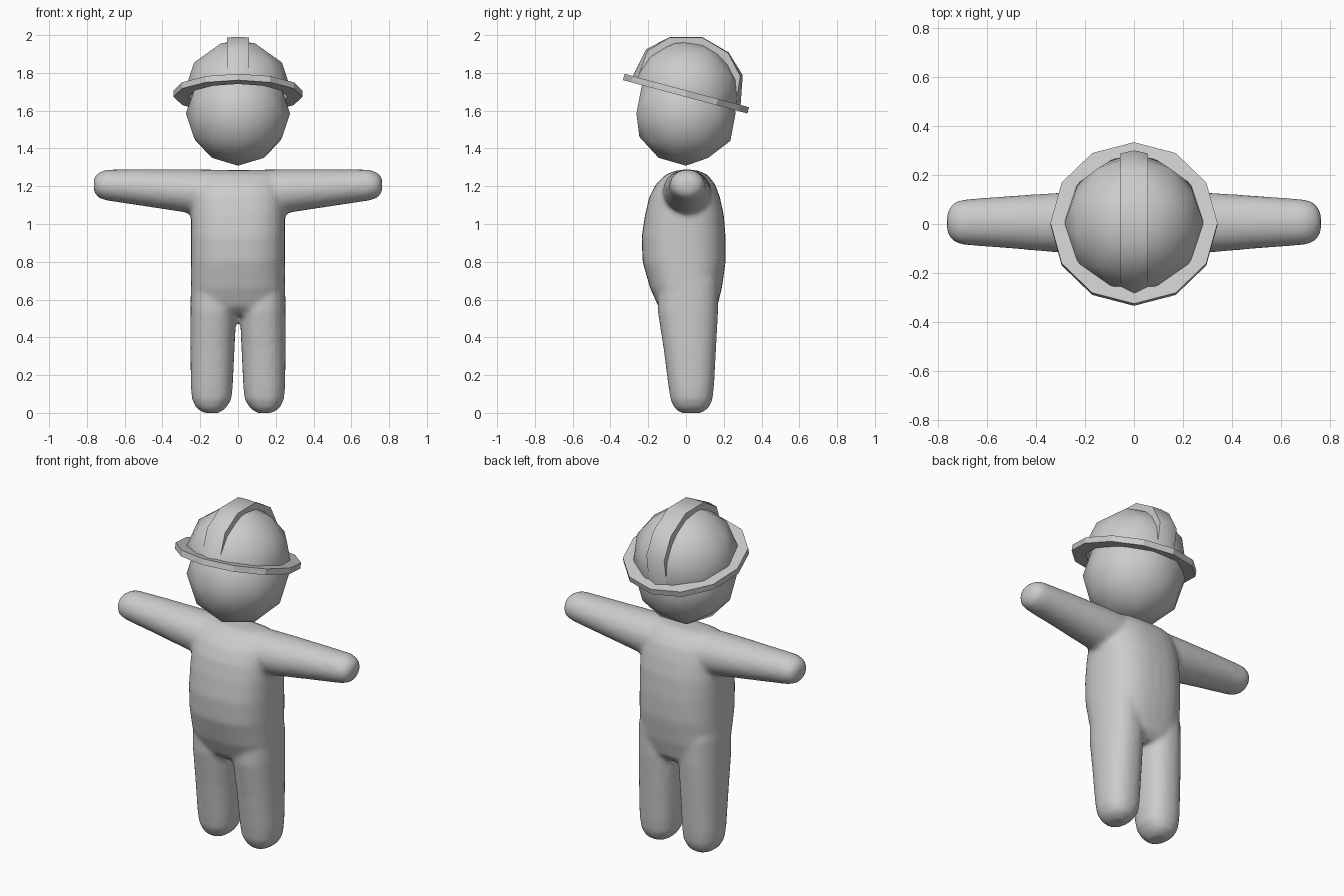
import bpy, bmesh, math
from mathutils import Matrix, Vector

if "Cube" in bpy.data.objects:
    bpy.data.objects.remove(bpy.data.objects["Cube"])

grey = bpy.data.materials.new("plain grey")
grey.diffuse_color = (0.6, 0.6, 0.6, 1)
grey.use_nodes = True
grey.node_tree.nodes["Principled BSDF"].inputs["Base Color"].default_value = grey.diffuse_color


def finish(bm, name, angle=None):
    """Turn a bmesh into a named object, optionally smooth by angle."""
    bmesh.ops.recalc_face_normals(bm, faces=bm.faces)
    me = bpy.data.meshes.new(name)
    bm.to_mesh(me)
    bm.free()
    me.materials.append(grey)
    ob = bpy.data.objects.new(name, me)
    bpy.context.collection.objects.link(ob)
    if angle is not None:
        bpy.ops.object.select_all(action='DESELECT')
        bpy.context.view_layer.objects.active = ob
        ob.select_set(True)
        bpy.ops.object.shade_smooth_by_angle(angle=math.radians(angle))
    return ob


def loft(bm, rings, axis, side=1, power=2.0, n=32):
    """Closed loft of superellipse rings: (position, u0, u1, v0, v1)."""
    loops = []
    for p, u0, u1, v0, v1 in rings:
        loop = []
        for i in range(n):
            a = 2 * math.pi * i / n
            c, s = math.cos(a), math.sin(a)
            u = (u0 + u1) / 2 + (u1 - u0) / 2 * math.copysign(abs(c) ** (2 / power), c)
            v = (v0 + v1) / 2 + (v1 - v0) / 2 * math.copysign(abs(s) ** (2 / power), s)
            co = (side * u, v, p) if axis == 'z' else (side * p, u, v)
            loop.append(bm.verts.new(co))
        loops.append(loop)
    for a, b in zip(loops, loops[1:]):
        for i in range(n):
            j = (i + 1) % n
            bm.faces.new((a[i], a[j], b[j], b[i]))
    bm.faces.new(loops[0][::-1])
    bm.faces.new(loops[-1])


# Body: torso, arms and legs lofted, then fused into one soft skin
torso = [  # z, x range, y range
    (0.52, -0.20, 0.20, -0.10, 0.13), (0.56, -0.235, 0.235, -0.145, 0.165),
    (0.66, -0.25, 0.25, -0.19, 0.19), (0.80, -0.25, 0.25, -0.23, 0.21),
    (0.93, -0.25, 0.25, -0.235, 0.21), (1.05, -0.25, 0.25, -0.217, 0.20),
    (1.14, -0.245, 0.245, -0.195, 0.18), (1.21, -0.235, 0.235, -0.16, 0.155),
    (1.26, -0.22, 0.22, -0.11, 0.115), (1.285, -0.20, 0.20, -0.05, 0.06)]
arm = [  # x, y range, z range
    (0.05, -0.13, 0.14, 1.03, 1.287), (0.27, -0.12, 0.13, 1.06, 1.29),
    (0.50, -0.10, 0.115, 1.095, 1.29), (0.70, -0.085, 0.10, 1.125, 1.288),
    (0.74, -0.07, 0.085, 1.14, 1.27), (0.763, -0.035, 0.045, 1.17, 1.245)]
leg = [  # z, x range, y range
    (0.0, 0.10, 0.18, -0.03, 0.08), (0.025, 0.065, 0.22, -0.06, 0.12),
    (0.07, 0.035, 0.243, -0.082, 0.14), (0.14, 0.028, 0.25, -0.093, 0.148),
    (0.35, 0.018, 0.252, -0.12, 0.16), (0.54, 0.008, 0.252, -0.15, 0.17),
    (0.70, 0.005, 0.25, -0.15, 0.17)]
bm = bmesh.new()
loft(bm, torso, 'z', power=2.5)
for side in (-1, 1):
    loft(bm, arm, 'x', side)
    loft(bm, leg, 'z', side, power=2.3)
body = finish(bm, "body", 180)
remesh = body.modifiers.new("fuse", 'REMESH')
remesh.mode = 'VOXEL'
remesh.voxel_size = 0.015
remesh.use_smooth_shade = True
soften = body.modifiers.new("soften", 'SMOOTH')
soften.factor = 0.5
soften.iterations = 4

# Head: coarse ball with smooth shading
bm = bmesh.new()
bmesh.ops.create_icosphere(bm, subdivisions=2, radius=0.276,
                           matrix=Matrix.Translation((0, 0, 1.585)) @ Matrix.Rotation(math.pi / 2, 4, 'Z'))
finish(bm, "head", 60)

# Helmet parts share one backward tilt
tilt = Matrix.Translation((0, 0, 1.69)) @ Matrix.Rotation(math.radians(-15), 4, 'X')

# Helmet dome: upper half of a coarse ball
bm = bmesh.new()
bmesh.ops.create_icosphere(bm, subdivisions=2, radius=0.287,
                           matrix=Matrix.Rotation(math.pi / 2, 4, 'Z'))
bmesh.ops.bisect_plane(bm, geom=bm.verts[:] + bm.edges[:] + bm.faces[:],
                       plane_co=(0, 0, -0.005), plane_no=(0, 0, 1), clear_inner=True)
bm.transform(tilt)
finish(bm, "helmet_dome", 60)

# Helmet brim: twelve-sided flat ring
bm = bmesh.new()
rows = []
for r, z in ((0.341, -0.017), (0.341, 0.017), (0.262, 0.017), (0.262, -0.017)):
    rows.append([bm.verts.new((r * math.cos(k * math.pi / 6), r * math.sin(k * math.pi / 6), z))
                 for k in range(12)])
for q in range(4):
    a, b = rows[q], rows[(q + 1) % 4]
    for k in range(12):
        j = (k + 1) % 12
        bm.faces.new((a[k], a[j], b[j], b[k]))
bm.transform(tilt)
finish(bm, "helmet_brim")

# Helmet ridge: raised band from front to back, pointed at both ends
bm = bmesh.new()
sections = []
for deg, mid, edge in ((-90, 0.300, 0.27), (-57, 0.316, 0.305), (-31, 0.312, 0.310), (1, 0.312, 0.310),
                       (31, 0.314, 0.310), (57, 0.316, 0.302), (90, 0.298, 0.272)):
    d = Vector((0, math.sin(math.radians(deg)), math.cos(math.radians(deg))))
    w = Vector((0.058, 0, 0))
    sections.append([bm.verts.new(v) for v in
                     (d * 0.24 - w, d * edge - w, d * mid, d * edge + w, d * 0.24 + w)])
for a, b in zip(sections, sections[1:]):
    for i in range(5):
        j = (i + 1) % 5
        bm.faces.new((a[i], a[j], b[j], b[i]))
bm.faces.new(sections[0][::-1])
bm.faces.new(sections[-1])
bm.transform(tilt)
finish(bm, "helmet_ridge", 40)
